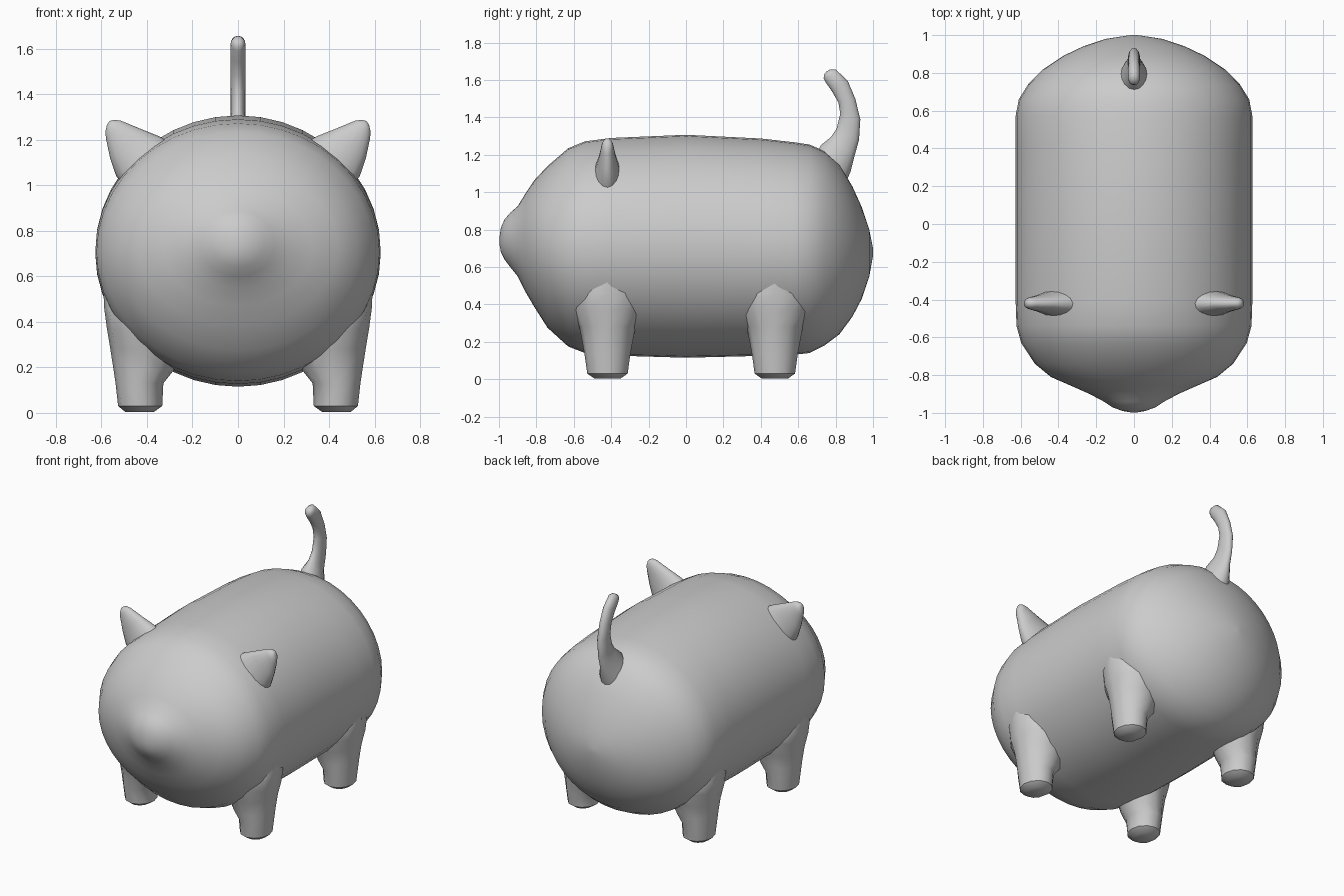
import bpy, bmesh, math
from mathutils import Vector


def loft(name, sections, axis, segs=24, angle=60, smooth=0):
    """Skin elliptical rings. Each section is (edge point, opposite edge point, half thickness along axis)."""
    bm = bmesh.new()
    axis = Vector(axis)
    rings = []
    for p, q, h in sections:
        p, q = Vector(p), Vector(q)
        c, u = (p + q) / 2, (q - p) / 2
        rings.append([bm.verts.new(c + u * math.cos(t) + axis * h * math.sin(t))
                      for t in (2 * math.pi * i / segs for i in range(segs))])
    for a, b in zip(rings, rings[1:]):
        for i in range(segs):
            j = (i + 1) % segs
            bm.faces.new((a[i], a[j], b[j], b[i]))
    bm.faces.new(rings[0])
    bm.faces.new(rings[-1])
    bmesh.ops.recalc_face_normals(bm, faces=bm.faces)
    mesh = bpy.data.meshes.new(name)
    bm.to_mesh(mesh)
    bm.free()
    ob = bpy.data.objects.new(name, mesh)
    bpy.context.collection.objects.link(ob)
    bpy.ops.object.select_all(action='DESELECT')
    ob.select_set(True)
    bpy.context.view_layer.objects.active = ob
    bpy.ops.object.shade_smooth_by_angle(angle=math.radians(angle))
    return ob


# Body with snout: y, bottom z, top z, half width
profile = [
    (-0.997, .72, .76, .02), (-0.99, .68, .81, .06), (-0.97, .64, .855, .115),
    (-0.94, .60, .89, .16), (-0.90, .55, .925, .235), (-0.86, .47, .99, .325),
    (-0.81, .385, 1.065, .44), (-0.74, .275, 1.14, .525), (-0.63, .175, 1.235, .597),
    (-0.54, .14, 1.272, .622), (-0.40, .127, 1.29, .627), (0, .115, 1.307, .627),
    (0.40, .125, 1.287, .627), (0.57, .13, 1.268, .627), (0.66, .14, 1.255, .61),
    (0.74, .18, 1.22, .56), (0.82, .24, 1.15, .48), (0.89, .335, 1.03, .375),
    (0.94, .43, .92, .27), (0.98, .55, .80, .15), (1.0, .66, .70, .02)]
loft("body", [((0, y, b), (0, y, t), w) for y, b, t, w in profile], (1, 0, 0), segs=40)

# Legs: z, inner x, outer x, half depth
leg = [(0.004, .37, .495, .07), (0.03, .333, .527, .108), (0.13, .328, .538, .122),
       (0.19, .28, .547, .133), (0.28, .24, .561, .15), (0.37, .24, .576, .19),
       (0.46, .26, .588, .19), (0.55, .30, .592, .10)]
# Ears: lower-outer edge (x, z), upper-inner edge (x, z), half thickness
ear = [(.48, .98, .27, 1.17, .085), (.535, 1.04, .345, 1.215, .062),
       (.562, 1.12, .42, 1.245, .045), (.58, 1.205, .515, 1.284, .032),
       (.583, 1.235, .545, 1.288, .025), (.576, 1.265, .565, 1.282, .012)]
for side, s in (("right", 1), ("left", -1)):
    for end, y in (("front", -0.42), ("back", 0.475)):
        loft(f"{end}_{side}_leg",
             [((s * a, y, z), (s * b, y, z), h) for z, a, b, h in leg],
             (0, 1, 0), segs=12, angle=40)
    loft(f"{side}_ear",
         [((s * a, -0.42, b), (s * c, -0.42, d), h) for a, b, c, d, h in ear],
         (0, 1, 0), segs=16)

# Curled tail: inner edge (y, z), outer edge (y, z), half thickness
tail = [(.68, 1.16, .84, 1.02, .09), (.72, 1.25, .88, 1.11, .065),
        (.775, 1.295, .90, 1.19, .038), (.805, 1.34, .925, 1.28, .032),
        (.825, 1.42, .932, 1.39, .032), (.815, 1.48, .905, 1.50, .032),
        (.78, 1.54, .865, 1.595, .032), (.745, 1.59, .80, 1.657, .032),
        (.736, 1.61, .77, 1.656, .025), (.738, 1.628, .75, 1.645, .012)]
loft("tail", [((0, a, b), (0, c, d), h) for a, b, c, d, h in tail], (1, 0, 0), segs=16)
